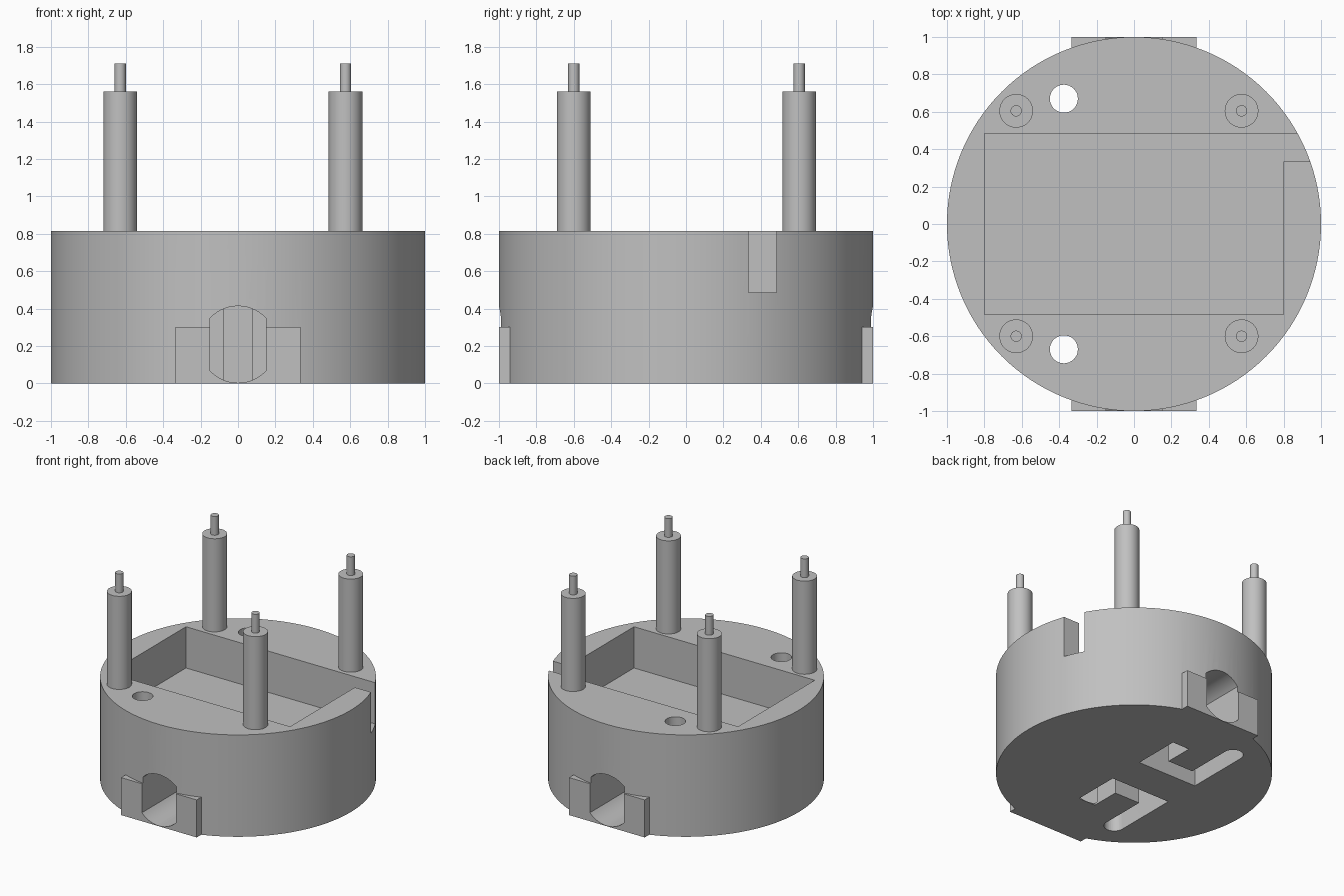
import bpy, bmesh
from math import sin, cos, pi, acos

if "Cube" in bpy.data.objects:
    bpy.data.objects.remove(bpy.data.objects["Cube"], do_unlink=True)

grey = bpy.data.materials.new("plain grey")
grey.use_nodes = True
colour = (0.53, 0.53, 0.53, 1)
grey.diffuse_color = colour
grey.node_tree.nodes["Principled BSDF"].inputs["Base Color"].default_value = colour


def prism(name, outline, low, high, place=lambda u, v, w: (u, v, w)):
    """Extrude a 2D outline from low to high; place maps it into space."""
    bm = bmesh.new()
    ends = [[bm.verts.new(place(u, v, w)) for u, v in outline] for w in (low, high)]
    n = len(outline)
    for ring in ends:
        bm.faces.new(ring)
    for i in range(n):
        j = (i + 1) % n
        bm.faces.new((ends[0][i], ends[0][j], ends[1][j], ends[1][i]))
    bmesh.ops.recalc_face_normals(bm, faces=bm.faces)
    mesh = bpy.data.meshes.new(name)
    bm.to_mesh(mesh)
    bm.free()
    mesh.materials.append(grey)
    obj = bpy.data.objects.new(name, mesh)
    bpy.context.collection.objects.link(obj)
    return obj


def arc(x, y, r, start, end, steps):
    return [(x + r * cos(start + (end - start) * i / steps),
             y + r * sin(start + (end - start) * i / steps)) for i in range(steps + 1)]


def circle(x, y, r, steps):
    return arc(x, y, r, 0, 2 * pi, steps)[:-1]


def rect(x0, x1, y0, y1):
    return [(x0, y0), (x1, y0), (x1, y1), (x0, y1)]


def activate(obj):
    bpy.ops.object.select_all(action='DESELECT')
    obj.select_set(True)
    bpy.context.view_layer.objects.active = obj


def combine(target, tool, operation):
    tool.hide_render = True
    mod = target.modifiers.new("combine", 'BOOLEAN')
    mod.operation, mod.object, mod.solver = operation, tool, 'EXACT'
    activate(target)
    bpy.ops.object.modifier_apply(modifier=mod.name)
    bpy.data.objects.remove(tool, do_unlink=True)


def smooth(obj):
    activate(obj)
    bpy.ops.object.shade_smooth_by_angle(angle=pi / 6)


TOP, FLOOR = 0.815, 0.485

# Round base with a flat tab at front and back
base = prism("base", circle(0, 0, 1, 128), 0, TOP)
for s in (-1, 1):
    combine(base, prism("tab", rect(-0.335, 0.335, s * 0.85, s), 0, 0.3), 'UNION')

# Rectangular pocket with a side notch
pocket = [(-0.8, -0.485), (0.8, -0.485), (0.8, 0.335), (1.2, 0.335), (1.2, 0.485), (-0.8, 0.485)]
combine(base, prism("pocket", pocket, FLOOR, 1), 'DIFFERENCE')

# Flat-sided port outline, used from front and back
cut = acos(0.15 / 0.205)
port = arc(0, 0.208, 0.205, cut, pi - cut, 20) + arc(0, 0.208, 0.205, pi + cut, 2 * pi - cut, 20)

for s in (-1, 1):
    combine(base, prism("port", port, 0.5 * s, 1.2 * s, lambda u, v, w: (u, w, v)), 'DIFFERENCE')
    # Hooked channel in the underside, ending at a through hole
    hook = arc(-0.375, 0.67, 0.075, 0, pi, 16) + [
        (-0.45, 0.15), (0.075, 0.15), (0.075, 0.53), (-0.075, 0.53), (-0.075, 0.3), (-0.3, 0.3)]
    combine(base, prism("channel", [(x, s * y) for x, y in hook], -0.1, 0.42), 'DIFFERENCE')
    combine(base, prism("hole", circle(-0.375, s * 0.67, 0.075, 32), -0.1, 1), 'DIFFERENCE')
smooth(base)

# Four posts with thin tips
for side, x in (("right", -0.63), ("left", 0.575)):
    for end, y in (("front", -0.6), ("back", 0.605)):
        post = prism(f"{end}_{side}_post", circle(x, y, 0.09, 40), TOP - 0.02, 1.56)
        tip = prism(f"{end}_{side}_tip", circle(x, y, 0.03, 24), 1.55, 1.71)
        smooth(post)
        smooth(tip)
